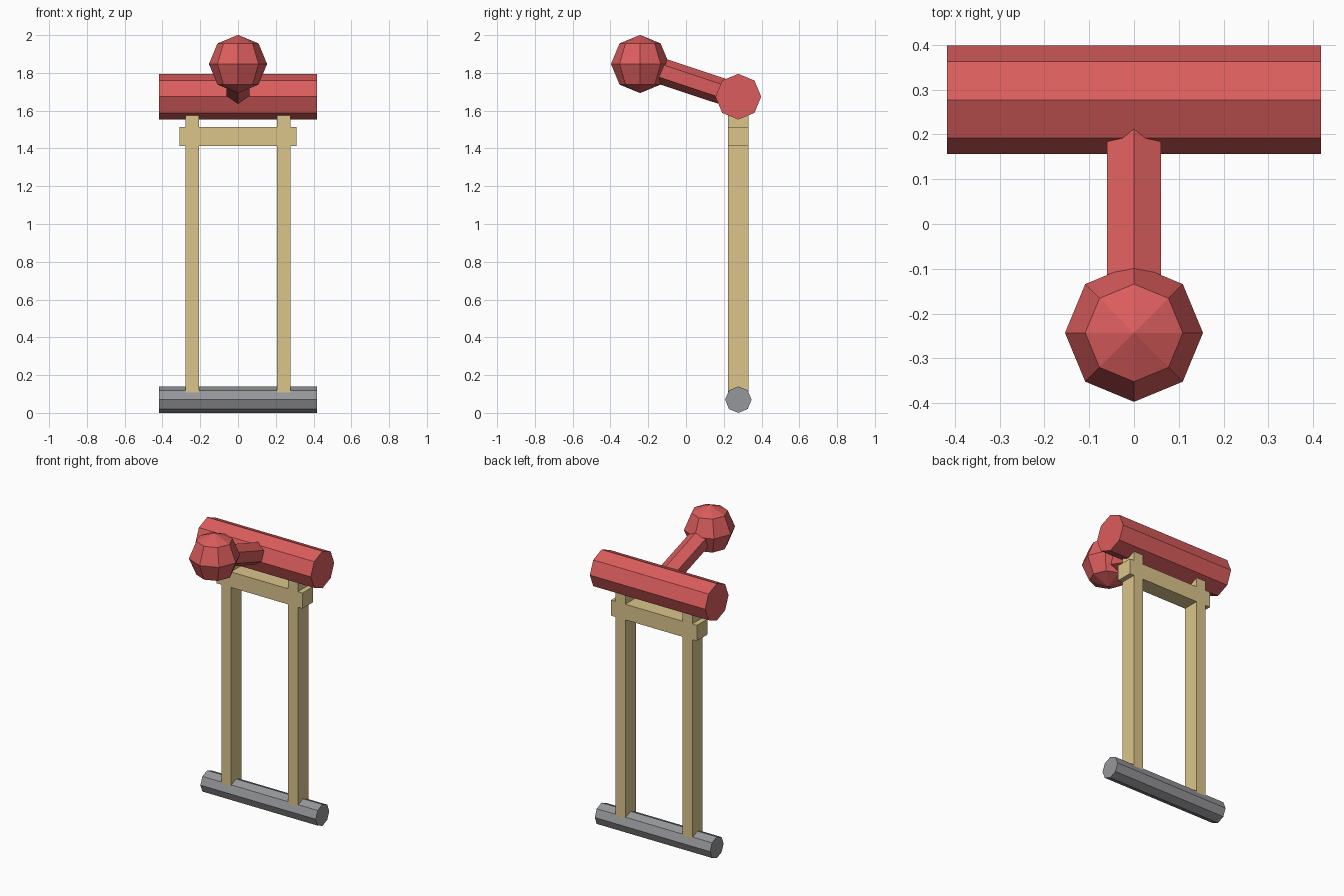
import bpy
import math
from mathutils import Vector

cube = bpy.data.objects.get("Cube")
if cube:
    bpy.data.objects.remove(cube, do_unlink=True)


def make_material(name, rgb):
    mat = bpy.data.materials.new(name)
    mat.use_nodes = True
    color = (*rgb, 1)
    mat.diffuse_color = color
    mat.node_tree.nodes["Principled BSDF"].inputs["Base Color"].default_value = color
    return mat


red = make_material("red", (0.71, 0.11, 0.11))
tan = make_material("tan wood", (0.71, 0.56, 0.26))
grey = make_material("grey", (0.305, 0.31, 0.325))


def finish(name, mat):
    obj = bpy.context.object
    obj.name = name
    obj.data.materials.append(mat)
    return obj


def rod(name, mat, start, end, radius, sides):
    """Faceted rod between two points."""
    start, end = Vector(start), Vector(end)
    axis = end - start
    bpy.ops.mesh.primitive_cylinder_add(
        vertices=sides, radius=radius, depth=axis.length, location=(start + end) / 2)
    obj = finish(name, mat)
    obj.rotation_euler = axis.to_track_quat('Z', 'Y').to_euler()
    return obj


def box(name, mat, center, size):
    bpy.ops.mesh.primitive_cube_add(size=1, location=center)
    obj = finish(name, mat)
    obj.scale = size
    return obj


BACK = 0.277        # y of the body, legs and foot bar
HALF = 0.417        # half length of the long bars
BODY_Z = 1.674
HEAD = (0, -0.243, 1.847)

# Body and foot bar, lying along x
rod("body", red, (-HALF, BACK, BODY_Z), (HALF, BACK, BODY_Z), 0.121, 8)
rod("foot_bar", grey, (-HALF, BACK, 0.07), (HALF, BACK, 0.07), 0.07, 8)

# Head and sloping neck
bpy.ops.mesh.primitive_uv_sphere_add(segments=8, ring_count=4, radius=0.154, location=HEAD)
finish("head", red)
rod("neck", red, HEAD, (0, BACK, BODY_Z), 0.069, 6)

# Legs and the crossbar joining them
for side, sign in (("left", 1), ("right", -1)):
    box(side + "_leg", tan, (sign * 0.242, BACK, 0.85), (0.07, 0.108, 1.56))
box("crossbar", tan, (0, BACK, 1.463), (0.62, 0.108, 0.102))
